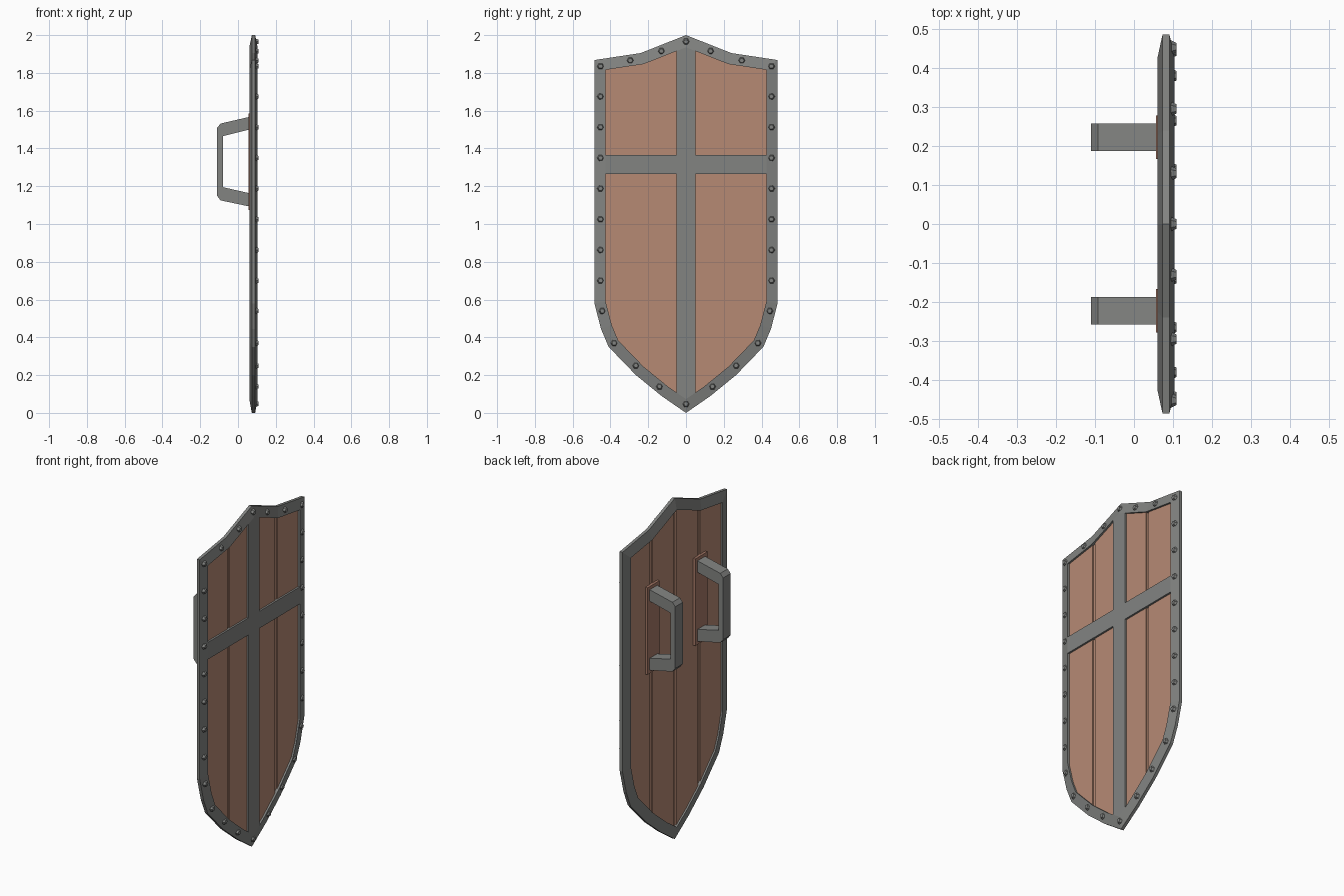
import bpy, bmesh, math
from mathutils import Vector, Matrix

cube = bpy.data.objects.get("Cube")
if cube:
    bpy.data.objects.remove(cube, do_unlink=True)


def material(name, rgb):
    m = bpy.data.materials.new(name)
    m.use_nodes = True
    m.diffuse_color = (*rgb, 1)
    m.node_tree.nodes["Principled BSDF"].inputs["Base Color"].default_value = (*rgb, 1)
    return m


STEEL = material("grey steel", (0.225, 0.23, 0.222))
WOOD = material("warm wood", (0.47, 0.255, 0.175))
DARK_WOOD = material("darker wood", (0.38, 0.19, 0.135))


def finish(name, bm, mat):
    bmesh.ops.recalc_face_normals(bm, faces=bm.faces[:])
    mesh = bpy.data.meshes.new(name)
    bm.to_mesh(mesh)
    bm.free()
    mesh.materials.append(mat)
    ob = bpy.data.objects.new(name, mesh)
    bpy.context.collection.objects.link(ob)
    return ob


def extrude(bm, points, offset):
    """Fill a closed outline and extrude it by an offset."""
    face = bm.faces.new([bm.verts.new(p) for p in points])
    new = bmesh.ops.extrude_face_region(bm, geom=[face])["geom"]
    bmesh.ops.translate(bm, vec=offset,
                        verts=[v for v in new if isinstance(v, bmesh.types.BMVert)])


def slab(name, outline, x0, x1, mat, y_range=None):
    """Shield-shaped slab, optionally trimmed to a strip in y."""
    bm = bmesh.new()
    extrude(bm, [(x0, y, z) for y, z in outline], (x1 - x0, 0, 0))
    if y_range:
        for y, side in zip(y_range, (-1, 1)):
            cut = bmesh.ops.bisect_plane(
                bm, geom=bm.verts[:] + bm.edges[:] + bm.faces[:],
                plane_co=(0, y, 0), plane_no=(0, side, 0), clear_outer=True)
            edges = [e for e in cut["geom_cut"] if isinstance(e, bmesh.types.BMEdge)]
            bmesh.ops.holes_fill(bm, edges=edges)
    return finish(name, bm, mat)


def inset(outline, width):
    """Move a clockwise outline inward with mitred corners."""
    pts = [Vector(p) for p in outline]
    result = []
    for i, p in enumerate(pts):
        a = (p - pts[i - 1]).normalized()
        b = (pts[(i + 1) % len(pts)] - p).normalized()
        na, nb = Vector((a.y, -a.x)), Vector((b.y, -b.x))
        result.append(tuple(p + (na + nb) * width / (1 + na.dot(nb))))
    return result


# Shield outline, one half mirrored across y
half = [(0.24, 1.905), (0.485, 1.868), (0.485, 0.58), (0.45, 0.445),
        (0.41, 0.35), (0.265, 0.2), (0.13, 0.09)]
outer = [(0, 2)] + half + [(0, 0)] + [(-y, z) for y, z in reversed(half)]
inner = inset(outer, 0.06)
board = inset(outer, 0.045)

# Steel rim, thinner at its outside edge
bm = bmesh.new()
loops = [[bm.verts.new((x, y, z)) for y, z in line]
         for line, x in ((outer, 0.073), (outer, 0.091), (inner, 0.104), (inner, 0.06))]
for k in range(4):
    a, b = loops[k - 1], loops[k]
    for i in range(len(a)):
        bm.faces.new((a[i - 1], a[i], b[i], b[i - 1]))
finish("rim", bm, STEEL)

# Four planks with gaps, over a thin backing board
slab("backing_board", board, 0.077, 0.087, WOOD)
joints = [-0.6, -0.222, 0, 0.222, 0.6]
for i in range(4):
    slab(f"plank_{i + 1}", board, 0.07, 0.093, WOOD,
         (joints[i] + 0.01, joints[i + 1] - 0.01))

# Cross bars on the outer face
slab("upright_bar", inner, 0.083, 0.104, STEEL, (-0.05, 0.05))
bm = bmesh.new()
bmesh.ops.create_cube(bm, size=1, matrix=Matrix.LocRotScale(
    (0.0935, 0, 1.315), None, (0.021, 0.85, 0.1)))
finish("cross_bar", bm, STEEL)

# Rivets around the rim
side = [(0.13, 1.915), (0.295, 1.865), (0.452, 1.835), (0.443, 0.54),
        (0.38, 0.37), (0.265, 0.25), (0.14, 0.14)]
side += [(0.452, 1.675 - 0.1625 * i) for i in range(7)]
spots = [(0, 1.965), (0, 0.048)] + side + [(-y, z) for y, z in side]
bm = bmesh.new()
for y, z in spots:
    place = Matrix.Translation((0.1005, y, z)) @ Matrix.Rotation(math.pi / 2, 4, "Y")
    bmesh.ops.create_cone(bm, cap_ends=True, segments=6, radius1=0.02,
                          radius2=0.012, depth=0.017, matrix=place)
finish("rivets", bm, STEEL)

# Two grips on wooden pads at the back
grip = [(0.06, 1.567), (-0.092, 1.532), (-0.11, 1.51), (-0.11, 1.148),
        (-0.092, 1.125), (0.06, 1.093), (0.06, 1.163), (-0.08, 1.195),
        (-0.08, 1.465), (0.06, 1.5)]
for label, y in (("left", -0.222), ("right", 0.222)):
    bm = bmesh.new()
    extrude(bm, [(x, y - 0.035, z) for x, z in grip], (0, 0.07, 0))
    finish(f"{label}_grip", bm, STEEL)
    bm = bmesh.new()
    bmesh.ops.create_cube(bm, size=1, matrix=Matrix.LocRotScale(
        (0.0645, y, 1.33), None, (0.017, 0.112, 0.51)))
    finish(f"{label}_grip_pad", bm, DARK_WOOD)
